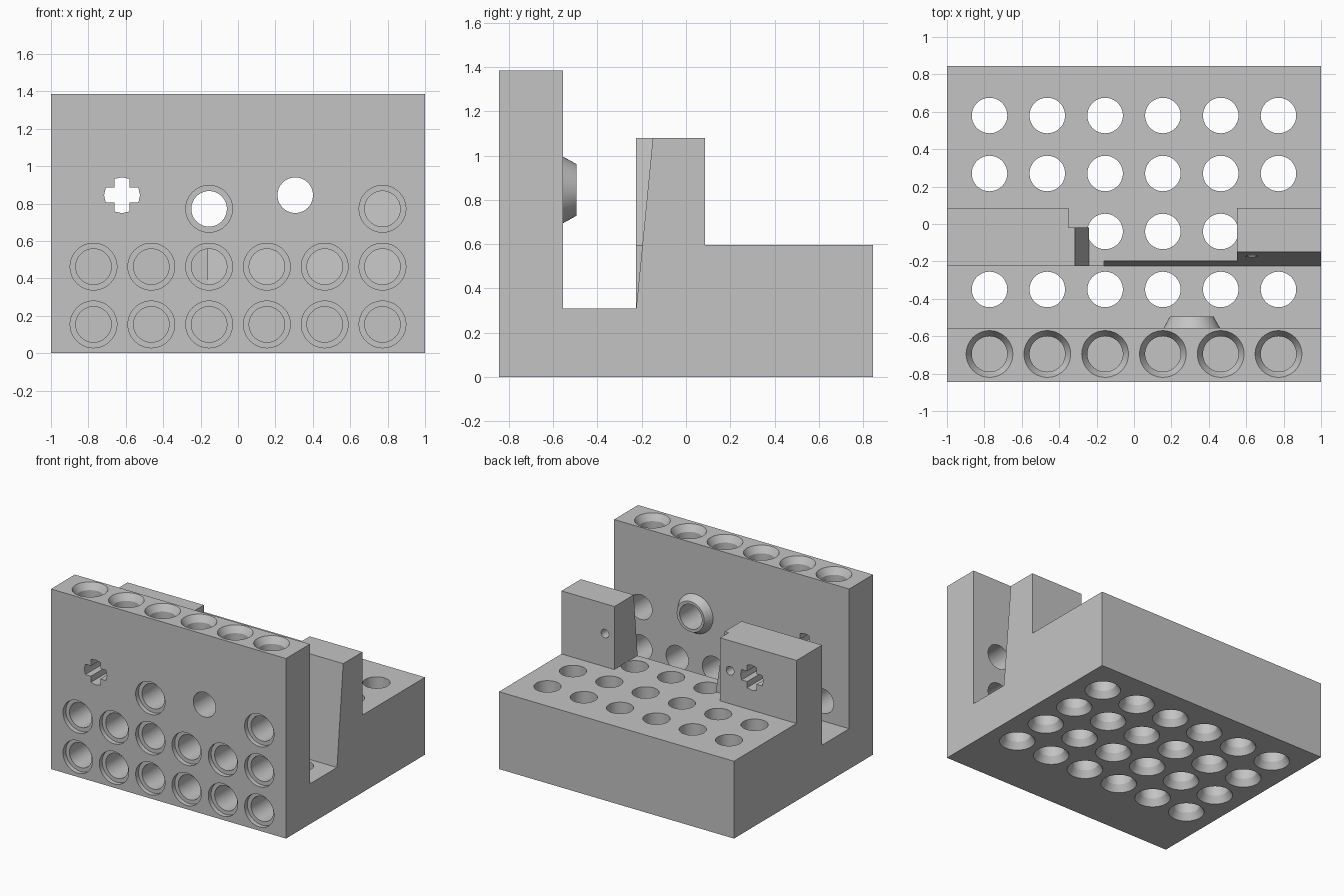
import bpy, bmesh, math

if "Cube" in bpy.data.objects:
    bpy.data.objects.remove(bpy.data.objects["Cube"], do_unlink=True)

PITCH = 0.309
HOLE, RIM = 0.095, 0.125
BACK = 0.845          # half depth of the body
WALL = -0.555         # rear face of the front wall
POST = -0.225         # front face of the posts
DECK, FLOOR, POST_TOP, TOP = 0.595, 0.31, 1.08, 1.385
COLS = [(i - 2.5) * PITCH for i in range(6)]

grey = bpy.data.materials.new("plain_grey")
grey.use_nodes = True
colour = (0.55, 0.55, 0.55, 1)
grey.diffuse_color = colour
grey.node_tree.nodes["Principled BSDF"].inputs["Base Color"].default_value = colour


def place(axis, u, v, d):
    return {"x": (d, u, v), "y": (u, d, v), "z": (u, v, d)}[axis]


def loft(bm, axis, sections):
    """Solid through (depth, outline) sections along an axis."""
    rings = [[bm.verts.new(place(axis, u, v, d)) for u, v in pts] for d, pts in sections]
    for a, b in zip(rings, rings[1:]):
        for i in range(len(a)):
            j = (i + 1) % len(a)
            bm.faces.new((a[i], a[j], b[j], b[i]))
    bm.faces.new(rings[0][::-1])
    bm.faces.new(rings[-1])


def prism(bm, axis, pts, lo, hi):
    loft(bm, axis, [(lo, pts), (hi, pts)])


def lathe(bm, axis, u, v, profile, n=48):
    """Round solid from (depth, radius) pairs."""
    def circle(r):
        return [(u + r * math.cos(math.tau * k / n), v + r * math.sin(math.tau * k / n))
                for k in range(n)]
    loft(bm, axis, [(d, circle(r)) for d, r in profile])


def rect(u0, v0, u1, v1):
    return [(u0, v0), (u1, v0), (u1, v1), (u0, v1)]


def finish(bm, name):
    bmesh.ops.recalc_face_normals(bm, faces=bm.faces[:])
    mesh = bpy.data.meshes.new(name)
    bm.to_mesh(mesh)
    bm.free()
    mesh.materials.append(grey)
    obj = bpy.data.objects.new(name, mesh)
    bpy.context.collection.objects.link(obj)
    return obj


def combine(target, bm, name, operation="DIFFERENCE"):
    """Apply a boolean with a temporary tool solid."""
    tool = finish(bm, name)
    tool.hide_render = True
    mod = target.modifiers.new(name, "BOOLEAN")
    mod.operation, mod.solver, mod.object = operation, "EXACT", tool
    bpy.context.view_layer.objects.active = target
    bpy.ops.object.modifier_apply(modifier=mod.name)
    bpy.data.objects.remove(tool, do_unlink=True)


# Body section: wall, slot, post, deck
bm = bmesh.new()
prism(bm, "x", [(-BACK, 0), (BACK, 0), (BACK, DECK), (0.085, DECK), (0.085, POST_TOP),
                (POST, POST_TOP), (POST, FLOOR), (WALL, FLOOR), (WALL, TOP), (-BACK, TOP)], -1, 1)
body = finish(bm, "mounting_block")

# Gap between the posts, with a leaning tab on the -x post
bm = bmesh.new()
prism(bm, "y", [(-0.24, DECK), (0.55, DECK), (0.55, 1.2), (-0.334, 1.2)], -0.4, 0.3)
combine(body, bm, "gap_cutter")
bm = bmesh.new()
prism(bm, "z", rect(-0.35, -0.02, 0.2, 0.3), DECK, 1.2)
combine(body, bm, "step_cutter")

# Leaning rear side of the slot
bm = bmesh.new()
prism(bm, "x", [(POST, FLOOR), (-0.138, 1.2), (-0.26, 1.2)], -0.16, 1.1)
combine(body, bm, "slant_cutter")

# Tapered collar behind the round shaft hole
bm = bmesh.new()
lathe(bm, "y", PITCH, 0.845, [(-0.65, 0.15), (WALL, 0.15), (-0.495, 0.117)])
combine(body, bm, "collar", "UNION")

# Vertical holes with tapered mouths underneath
bm = bmesh.new()
for x in COLS:
    for y in (0.58, 0.27, -0.04, -0.35):
        lathe(bm, "z", x, y, [(-0.1, RIM), (0, RIM), (0.05, HOLE), (DECK + 0.001, HOLE)])
    # Blind holes in the top of the wall
    lathe(bm, "z", x, -0.695, [(1.085, HOLE), (TOP - 0.05, HOLE), (TOP, RIM), (TOP + 0.1, RIM)])
combine(body, bm, "vertical_hole_cutter")

# Counterbored holes in the front of the wall
bm = bmesh.new()
spots = [(x, z, end) for x in COLS for z, end in ((0.154, WALL), (0.463, -0.45))]
spots += [(COLS[2], 0.772, -0.45), (COLS[5], 0.772, -0.45)]
for x, z, end in spots:
    lathe(bm, "y", x, z, [(-0.95, RIM), (-BACK + 0.035, RIM), (-BACK + 0.035, HOLE), (end, HOLE)])
# Round shaft hole and small pin holes
lathe(bm, "y", PITCH - 0.003, 0.845, [(-0.95, HOLE), (-0.4, HOLE)])
for x in (0.63, -0.435):
    lathe(bm, "y", x, 0.85, [(-0.3, 0.033), (0.2, 0.033)], 24)
# Cross-shaped shaft hole through wall and post
w, r = 0.04, 0.096
a = math.sqrt(r * r - w * w)
cross = []
for k in range(4):
    c, s = round(math.cos(k * math.pi / 2)), round(math.sin(k * math.pi / 2))
    for p, q in ((a, -w), (r, 0), (a, w), (w, w)):
        cross.append((-0.62 + p * c - q * s, 0.845 + p * s + q * c))
prism(bm, "y", cross, -0.95, 0.2)
combine(body, bm, "front_hole_cutter")

# Smooth round surfaces, sharp edges kept
bpy.ops.object.select_all(action="DESELECT")
body.select_set(True)
bpy.context.view_layer.objects.active = body
bpy.ops.object.shade_smooth_by_angle(angle=math.radians(25))
